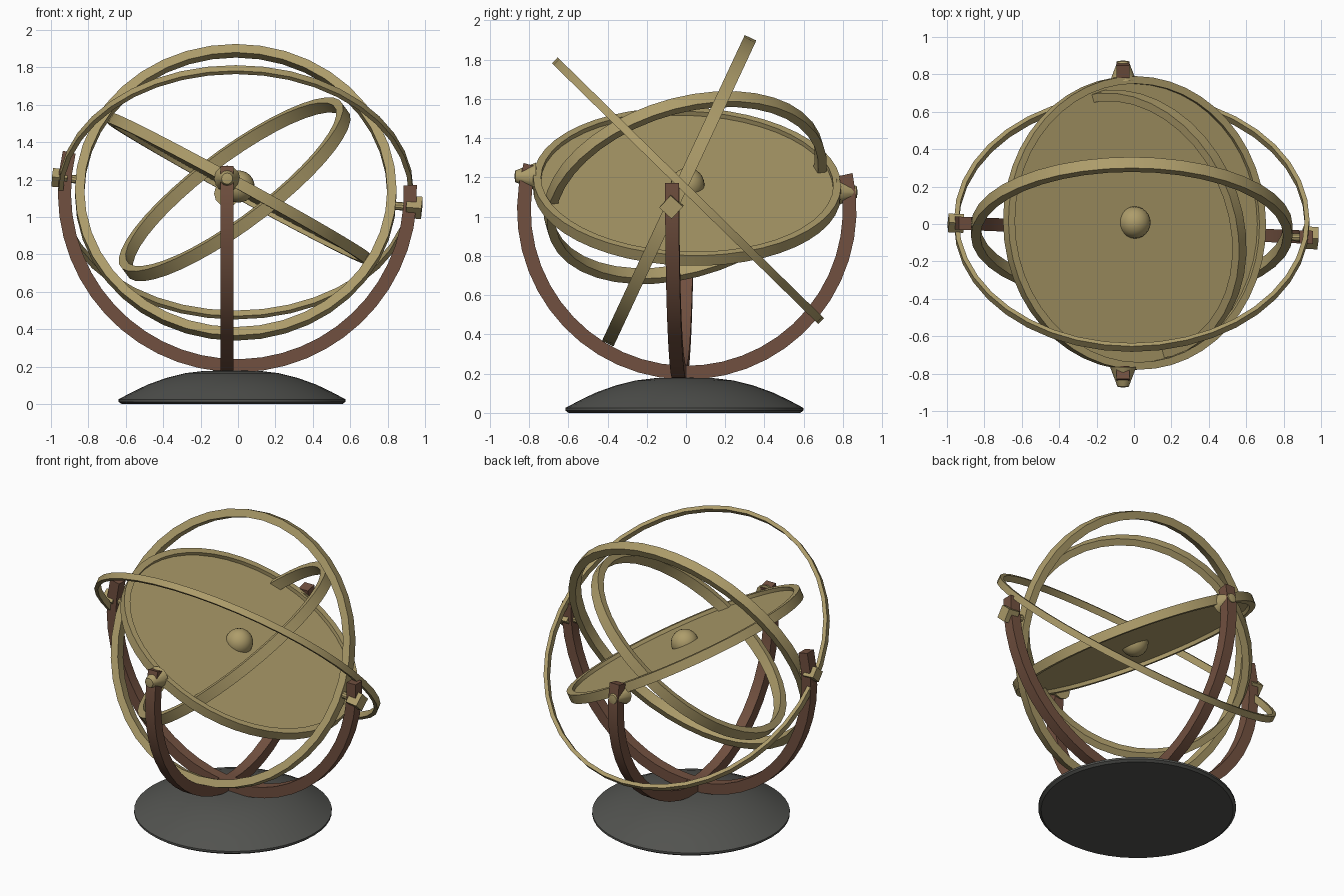
import bpy, bmesh, math
from mathutils import Vector, Matrix

if "Cube" in bpy.data.objects:
    bpy.data.objects.remove(bpy.data.objects["Cube"])


def material(name, rgb):
    m = bpy.data.materials.new(name)
    m.diffuse_color = (*rgb, 1)
    m.use_nodes = True
    m.node_tree.nodes["Principled BSDF"].inputs["Base Color"].default_value = m.diffuse_color
    return m


BRASS = material("aged brass", (0.42, 0.335, 0.145))
WOOD = material("brown wood", (0.165, 0.08, 0.05))
IRON = material("dark iron", (0.085, 0.087, 0.08))


def finish(name, bm, mat, smooth=None):
    bmesh.ops.recalc_face_normals(bm, faces=bm.faces)
    me = bpy.data.meshes.new(name)
    bm.to_mesh(me)
    bm.free()
    ob = bpy.data.objects.new(name, me)
    bpy.context.collection.objects.link(ob)
    me.materials.append(mat)
    if smooth:
        bpy.ops.object.select_all(action='DESELECT')
        ob.select_set(True)
        bpy.context.view_layer.objects.active = ob
        bpy.ops.object.shade_smooth_by_angle(angle=math.radians(smooth))
    return ob


def lathe(name, profile, mat, centre, axis=(0, 0, 1), seg=40, closed=True, smooth=35):
    """Revolve an (r, z) profile round an axis through centre."""
    bm = bmesh.new()
    rows = []
    for r, z in profile:
        if r < 1e-6:
            rows.append([bm.verts.new((0, 0, z))] * seg)
        else:
            rows.append([bm.verts.new((r * math.cos(2 * math.pi * i / seg),
                                       r * math.sin(2 * math.pi * i / seg), z))
                         for i in range(seg)])
    n = len(rows)
    for k in range(n if closed else n - 1):
        a, b = rows[k], rows[(k + 1) % n]
        for i in range(seg):
            j = (i + 1) % seg
            vs = list(dict.fromkeys((a[i], a[j], b[j], b[i])))
            if len(vs) > 2:
                bm.faces.new(vs)
    q = Vector((0, 0, 1)).rotation_difference(Vector(axis).normalized())
    bm.transform(Matrix.Translation(centre) @ q.to_matrix().to_4x4())
    return finish(name, bm, mat, smooth)


def ring(name, outer, width, height, centre, axis):
    h = height / 2
    prof = [(outer, -h), (outer, h), (outer - width, h), (outer - width, -h)]
    return lathe(name, prof, BRASS, centre, axis)


def cradle(name, point, a0, a1, side, n=28, half=0.035):
    """Square beam swept along an arc given by point(angle, offset)."""
    bm = bmesh.new()
    rows = []
    for i in range(n + 1):
        a = a0 + (a1 - a0) * i / n
        rows.append([bm.verts.new(point(a, o) + Vector(side) * s)
                     for o, s in ((-half, -half), (half, -half), (half, half), (-half, half))])
    for p, q in zip(rows, rows[1:]):
        for k in range(4):
            bm.faces.new((p[k], p[(k + 1) % 4], q[(k + 1) % 4], q[k]))
    bm.faces.new(rows[0])
    bm.faces.new(rows[-1])
    return finish(name, bm, WOOD, 35)


# domed foot
lathe("base", [(0, 0), (0.59, 0), (0.607, 0.012), (0.607, 0.025), (0.53, 0.066), (0.45, 0.104),
               (0.35, 0.14), (0.25, 0.165), (0.15, 0.177), (0, 0.18)],
      IRON, (-0.032, -0.008, 0), seg=48, closed=False)

# two crossing wooden cradle arcs
def wide_arc(a, o):
    x = (0.925 + o) * math.sin(a)
    return Vector((x - 0.003, -0.033 - 0.04 * x, 1.13 - (0.925 + o) * math.cos(a)))


def deep_arc(a, o):
    return Vector((-0.058, (0.83 + o) * math.sin(a) + 0.004, 1.035 - (0.83 + o) * math.cos(a)))


rad = math.radians
cradle("wide_cradle", wide_arc, rad(-103.5), rad(92.5), (0, 1, 0))
cradle("deep_cradle", deep_arc, rad(-106), rad(102.5), (1, 0, 0))

# nested rings
ring("meridian_ring", 0.86, 0.05, 0.065, (-0.012, -0.035, 1.132), (0, -0.906, 0.423))
ring("outer_thin_ring", 0.95, 0.025, 0.042, (-0.012, 0.01, 1.132), (0, 0.7, 0.715))
ring("inner_ring", 0.737, 0.045, 0.068, (-0.018, -0.004, 1.148), (-0.58, -0.25, 0.775))

# tilted dish with raised rim, and the ball at its centre
DISC_C, DISC_N = (0.003, 0.005, 1.153), (0.48, 0.03, 0.877)
lathe("dish", [(0, 0.006), (0.745, 0.006), (0.745, 0.03), (0.785, 0.03), (0.785, -0.03),
               (0.745, -0.03), (0.745, -0.006), (0, -0.006)],
      BRASS, DISC_C, DISC_N, seg=48, closed=False)
ball = [(0.086 * math.sin(math.pi * i / 12), -0.086 * math.cos(math.pi * i / 12)) for i in range(13)]
ball[0], ball[-1] = (0, -0.086), (0, 0.086)
lathe("centre_ball", ball, BRASS, (0.003, 0.008, 1.163), seg=24, closed=False, smooth=60)

# square pivot blocks and pins on the left and right
axis = Vector((1.93, -0.08, -0.16)).normalized()
mid = Vector((-0.005, -0.035, 1.13))
for side, label, size in ((-1, "left", 0.05), (1, "right", 0.06)):
    for part, r, a, b, seg in (("block", size, 0.91, 0.992, 4), ("pin", 0.022, 0.83, 0.93, 10)):
        lathe(f"{label}_pivot_{part}", [(0, a), (r, a), (r, b), (0, b)], BRASS, mid,
              axis * side, seg=seg, closed=False)

# tapered dish pivots at front and back
for side, label, z in ((-1, "front", 1.21), (1, "back", 1.13)):
    lathe(f"{label}_dish_pivot", [(0, 0), (0.07, 0), (0.03, 0.105), (0, 0.11)], BRASS,
          (-0.058, 0.765 * side, z - 0.005), (0, side, 0), seg=12, closed=False)
